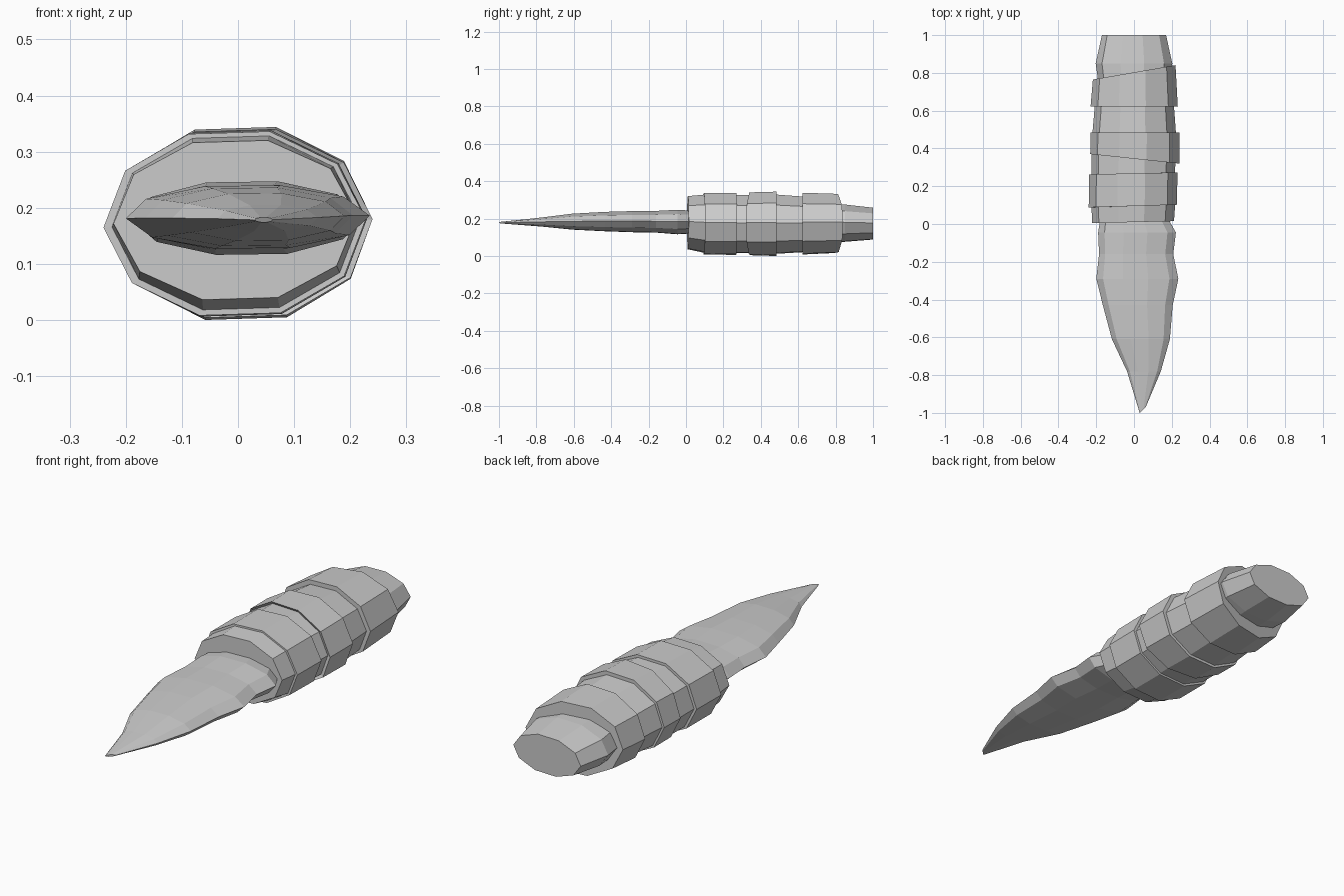
import bpy, bmesh, math

SIDES = 10
PHASE = math.radians(2.5)
PEAK = math.sin(PHASE + math.radians(72))


def loft(name, rows):
    """Ten-sided loft along y; row = (y, xmin, xmax, zmin, zmax, slant of ring across x)."""
    bm = bmesh.new()
    rings = []
    for y, x0, x1, z0, z1, slant in rows:
        ring = []
        for k in range(SIDES):
            a = PHASE + k * math.tau / SIDES
            ring.append(bm.verts.new((
                (x0 + x1) / 2 + (x1 - x0) / 2 * math.cos(a),
                y + slant * math.cos(a),
                (z0 + z1) / 2 + (z1 - z0) / 2 * math.sin(a) / PEAK)))
        rings.append(ring)
    for a, b in zip(rings, rings[1:]):
        for k in range(SIDES):
            n = (k + 1) % SIDES
            bm.faces.new((a[k], a[n], b[n], b[k]))
    bm.faces.new(rings[0])
    bm.faces.new(rings[-1][::-1])
    bmesh.ops.recalc_face_normals(bm, faces=bm.faces)
    me = bpy.data.meshes.new(name)
    bm.to_mesh(me)
    bm.free()
    ob = bpy.data.objects.new(name, me)
    bpy.context.collection.objects.link(ob)
    return ob


# Leaf-shaped blade, tip towards -y
loft("blade", [
    (-0.985, 0.03, 0.062, 0.174, 0.183, 0.015),
    (-0.78, -0.037, 0.142, 0.158, 0.205, 0),
    (-0.61, -0.117, 0.19, 0.141, 0.226, 0),
    (-0.43, -0.165, 0.205, 0.132, 0.236, 0),
    (-0.29, -0.2, 0.235, 0.127, 0.24, 0),
    (-0.16, -0.185, 0.208, 0.125, 0.241, 0),
    (-0.045, -0.19, 0.222, 0.116, 0.247, 0),
    (0.02, -0.18, 0.185, 0.12, 0.243, 0),
])

# Wrapped grip: stepped bands with slanted edges
loft("grip_wrapping", [
    (0.01, -0.222, 0.212, 0.036, 0.32, 0.005),
    (0.095, -0.225, 0.218, 0.018, 0.328, 0.007),
    (0.095, -0.24, 0.228, 0.008, 0.336, 0.007),
    (0.268, -0.238, 0.23, 0.006, 0.338, 0.005),
    (0.268, -0.225, 0.217, 0.015, 0.326, 0.005),
    (0.357, -0.225, 0.22, 0.015, 0.326, -0.025),
    (0.345, -0.232, 0.24, 0.004, 0.34, -0.025),
    (0.485, -0.23, 0.24, 0.0, 0.344, 0),
    (0.485, -0.22, 0.222, 0.012, 0.328, 0),
    (0.622, -0.208, 0.212, 0.02, 0.318, 0),
    (0.622, -0.23, 0.232, 0.008, 0.338, 0),
    (0.803, -0.218, 0.22, 0.016, 0.332, 0.038),
])

# Handle butt protruding from the wrapping
loft("handle_butt", [
    (0.72, -0.185, 0.19, 0.07, 0.28, 0),
    (0.85, -0.203, 0.203, 0.076, 0.275, 0),
    (1.0, -0.17, 0.17, 0.088, 0.258, 0),
])
